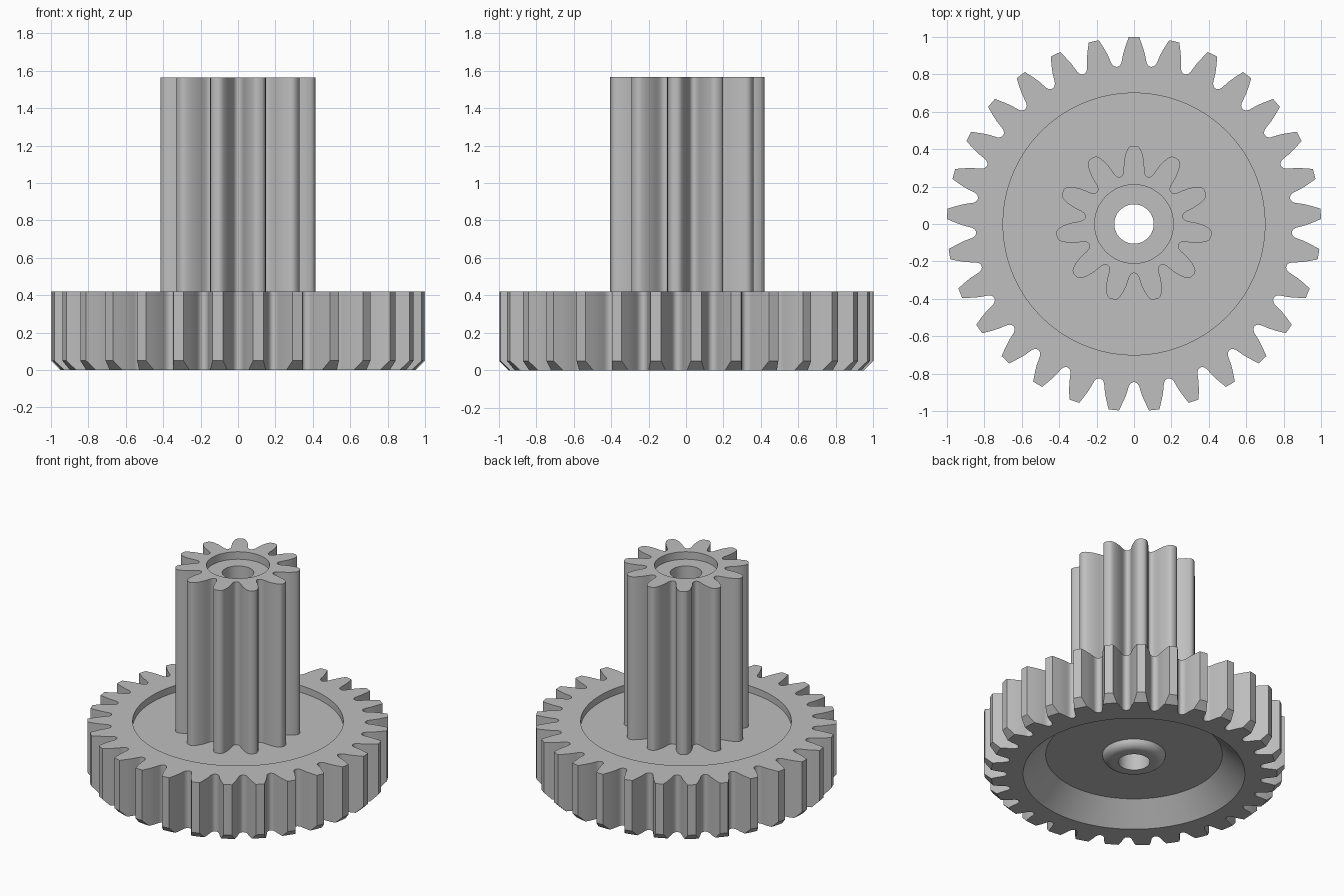
import bpy, bmesh
from math import sin, cos, pi, asin

cube = bpy.data.objects.get("Cube")
if cube:
    bpy.data.objects.remove(cube, do_unlink=True)

grey = bpy.data.materials.new("plain grey")
grey.use_nodes = True
colour = (0.52, 0.52, 0.52, 1)
grey.diffuse_color = colour
grey.node_tree.nodes["Principled BSDF"].inputs["Base Color"].default_value = colour


def tooth_outline(teeth, half, root):
    """Polar points (angle, radius) of a gear; half lists (half width, radius) from root to tip."""
    left = [(asin(w / r), r) for w, r in half]
    tooth = [(-a, r) for a, r in left] + [(0, half[-1][1])] + left[::-1] + [(pi / teeth, root)]
    return [(pi / 2 + 2 * pi * i / teeth + a, r) for i in range(teeth) for a, r in tooth]


def trim(outline, limit, teeth, width):
    """Cut the tooth tips back to a smaller radius."""
    result = []
    edge = asin(width / limit)
    pitch = 2 * pi / teeth
    for a, r in outline:
        if r > limit:
            centre = pi / 2 + round((a - pi / 2) / pitch) * pitch
            off = a - centre
            a = centre + (0 if abs(off) < 1e-6 else edge if off > 0 else -edge)
            r = limit
        result.append((a, r))
    return result


def loft(name, rings):
    """Skin a closed chain of rings, each (polar points, height)."""
    bm = bmesh.new()
    loops = [[bm.verts.new((r * cos(a), r * sin(a), z)) for a, r in pts] for pts, z in rings]
    n = len(loops[0])
    for k, low in enumerate(loops):
        high = loops[(k + 1) % len(loops)]
        for i in range(n):
            j = (i + 1) % n
            bm.faces.new((low[i], low[j], high[j], high[i]))
    bmesh.ops.remove_doubles(bm, verts=bm.verts, dist=1e-5)
    bmesh.ops.recalc_face_normals(bm, faces=bm.faces)
    mesh = bpy.data.meshes.new(name)
    bm.to_mesh(mesh)
    bm.free()
    mesh.materials.append(grey)
    obj = bpy.data.objects.new(name, mesh)
    bpy.context.collection.objects.link(obj)
    bpy.ops.object.select_all(action='DESELECT')
    obj.select_set(True)
    bpy.context.view_layer.objects.active = obj
    bpy.ops.object.shade_smooth_by_angle(angle=pi / 6)
    return obj


def circles(outline, profile):
    return [([(a, r) for a, _ in outline], z) for r, z in profile]


BORE, HUB = 0.105, 0.21
TOP, FLOOR, WEB = 0.42, 0.37, 0.146

# Large gear wheel with chamfered lower tooth tips, dished on both sides
wheel = tooth_outline(29, [(0.083, 0.847), (0.074, 0.853), (0.067, 0.866), (0.064, 0.88),
                           (0.057, 0.915), (0.046, 0.95), (0.028, 1.0)], 0.845)
boss = [(0.15 + 0.06 * cos(t * pi / 12), WEB - 0.056 * sin(t * pi / 12)) for t in range(7)]
loft("gear_wheel",
     [(wheel, TOP), (wheel, 0.05), (trim(wheel, 0.95, 29, 0.046), 0)]
     + circles(wheel, [(0.737, 0), (0.587, WEB)] + boss
               + [(BORE, 0.09), (BORE, FLOOR), (0.70, FLOOR), (0.70, TOP)]))

# Tall pinion with a shallow recess around the bore
pinion = tooth_outline(11, [(0.066, 0.264), (0.059, 0.272), (0.055, 0.288), (0.055, 0.31),
                            (0.053, 0.34), (0.046, 0.375), (0.036, 0.40), (0.027, 0.412),
                            (0.014, 0.418)], 0.262)
loft("pinion",
     [(pinion, FLOOR - 0.01), (pinion, 1.565)]
     + circles(pinion, [(HUB, 1.565), (HUB, 1.51), (BORE, 1.51), (BORE, FLOOR - 0.01)]))
